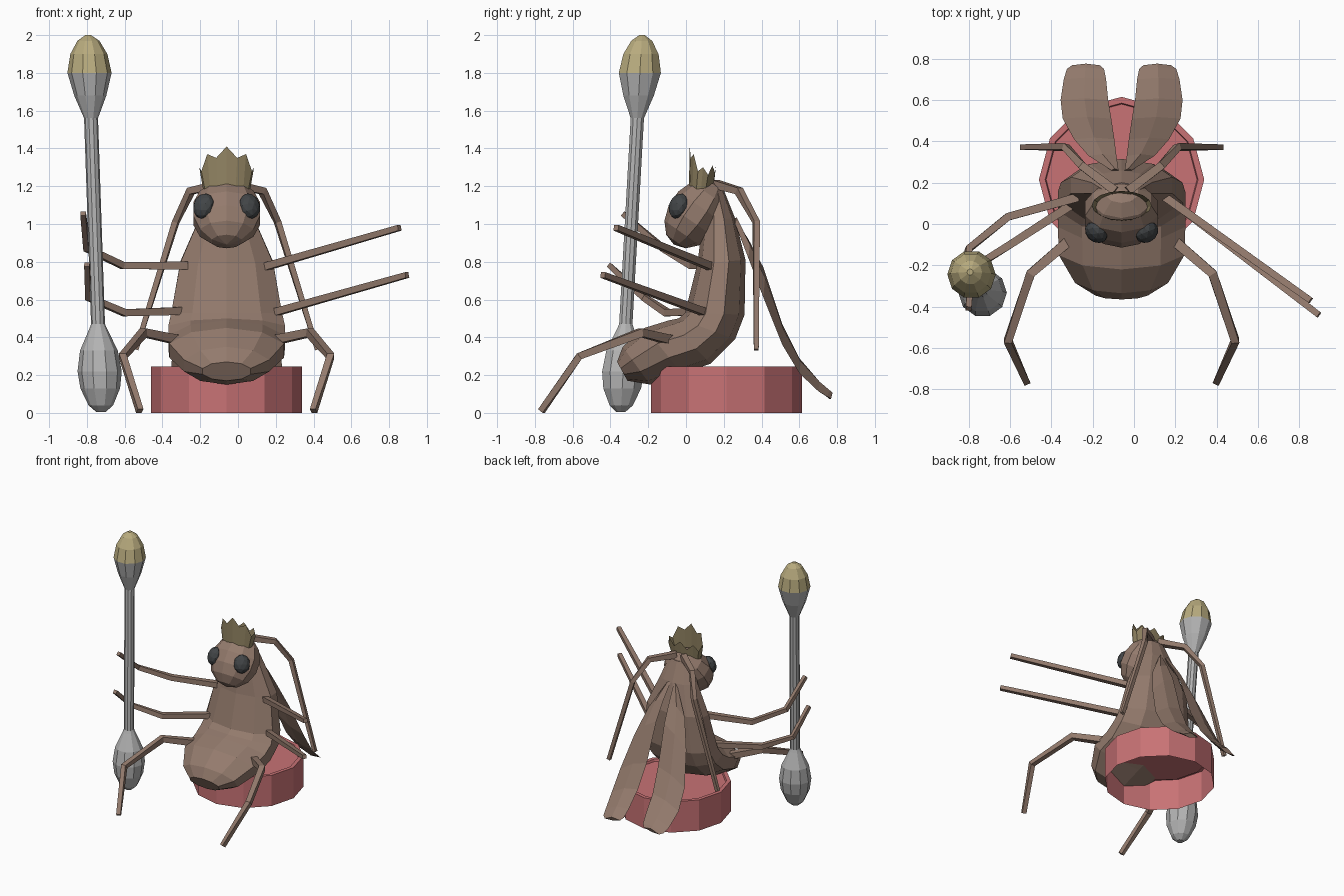
import bpy, bmesh, math
from mathutils import Vector, Matrix

if "Cube" in bpy.data.objects:
    bpy.data.objects.remove(bpy.data.objects["Cube"])

CX = -0.06  # symmetry plane of the insect


def material(name, r, g, b):
    lin = [((c / 255 + 0.055) / 1.055) ** 2.4 for c in (r, g, b)]
    m = bpy.data.materials.new(name)
    m.diffuse_color = (*lin, 1)
    m.use_nodes = True
    m.node_tree.nodes["Principled BSDF"].inputs["Base Color"].default_value = m.diffuse_color
    return m


BROWN = material("brown", 148, 123, 109)
RED = material("red", 200, 114, 117)
GREY = material("grey", 180, 180, 180)
YELLOW = material("pale_yellow", 184, 171, 126)
GOLD = material("dull_gold", 145, 131, 98)
DARK = material("dark_grey", 66, 69, 71)


def finish(name, bm, *mats):
    bmesh.ops.recalc_face_normals(bm, faces=bm.faces)
    me = bpy.data.meshes.new(name)
    bm.to_mesh(me)
    bm.free()
    for m in mats:
        me.materials.append(m)
    ob = bpy.data.objects.new(name, me)
    bpy.context.collection.objects.link(ob)
    return ob


def loft(rings, caps=(True, True)):
    """Skin a list of equal-length closed rings."""
    bm = bmesh.new()
    rows = [[bm.verts.new(p) for p in ring] for ring in rings]
    n = len(rows[0])
    for a, b in zip(rows, rows[1:]):
        for i in range(n):
            j = (i + 1) % n
            bm.faces.new((a[i], a[j], b[j], b[i]))
    if caps[0]:
        bm.faces.new(rows[0])
    if caps[1]:
        bm.faces.new(rows[-1])
    return bm


def mirrored(points):
    return [(2 * CX - x, y, z) for x, y, z in points]


def limb(name, points, r0, r1):
    """Square tapering rod through the given joints."""
    pts = [Vector(p) for p in points]
    rings = []
    for i, p in enumerate(pts):
        d = (pts[min(i + 1, len(pts) - 1)] - pts[max(i - 1, 0)]).normalized()
        side = d.cross(Vector((0, 0, 1))).normalized()
        up = side.cross(d)
        r = r0 + (r1 - r0) * i / (len(pts) - 1)
        rings.append([p + r * (s * side + t * up)
                      for s, t in ((1, 1), (-1, 1), (-1, -1), (1, -1))])
    return finish(name, loft(rings), BROWN)


# Seat: open-bottomed cap with a shallow lip
def seat_ring(r, z):
    return [(CX + r * math.cos(i * math.pi / 6),
             0.215 + r * math.sin(i * math.pi / 6), z) for i in range(12)]


finish("seat", loft([seat_ring(0.40, 0), seat_ring(0.40, 0.245),
                     seat_ring(0.37, 0.245), seat_ring(0.365, 0.228)],
                    (False, True)), RED)

# Body: rings given by front point, back point (y, z) and half width
sections = [
    ((0.10, 1.19), (0.20, 1.18), 0.09),
    ((0.09, 1.02), (0.26, 1.03), 0.15),
    ((0.06, 0.79), (0.315, 0.81), 0.25),
    ((-0.005, 0.53), (0.31, 0.52), 0.30),
    ((-0.04, 0.50), (0.26, 0.39), 0.315),
    ((-0.09, 0.49), (0.13, 0.26), 0.315),
    ((-0.22, 0.45), (-0.02, 0.21), 0.31),
    ((-0.335, 0.35), (-0.19, 0.15), 0.23),
    ((-0.365, 0.27), (-0.31, 0.17), 0.13),
]
rings = []
for f, b, w in sections:
    ring = []
    for i in range(10):
        a = i * math.pi / 5
        t = (1 - math.cos(a)) / 2
        ring.append((CX + w * math.sin(a) * 1.03,
                     f[0] + (b[0] - f[0]) * t, f[1] + (b[1] - f[1]) * t))
    rings.append(ring)
finish("body", loft(rings), BROWN)

# Head: tilted egg
bm = bmesh.new()
bmesh.ops.create_uvsphere(
    bm, u_segments=10, v_segments=7, radius=1,
    matrix=Matrix.Translation((CX, 0.05, 1.055))
    @ Matrix.Rotation(math.radians(-35), 4, 'X')
    @ Matrix.Diagonal((0.19, 0.145, 0.20, 1)))
finish("head", bm, BROWN)

# Eyes
for side, s in (("left", -1), ("right", 1)):
    bm = bmesh.new()
    bmesh.ops.create_icosphere(
        bm, subdivisions=2, radius=1,
        matrix=Matrix.Translation((CX + s * 0.122, -0.04, 1.095))
        @ Matrix.Rotation(s * math.radians(35), 4, 'Z')
        @ Matrix.Rotation(math.radians(-20), 4, 'X')
        @ Matrix.Diagonal((0.06, 0.045, 0.07, 1)))
    finish(side + "_eye", bm, DARK)

# Crown: open ring with points, tallest at the front
half = [1.41, 1.35, 1.37, 1.28, 1.30, 1.26, 1.31, 1.27, 1.32]
heights = half + half[-2:0:-1]
base, top = [], []
for i, h in enumerate(heights):
    a = i * math.tau / 16
    x, y = math.sin(a), -math.cos(a)
    base.append((CX + 0.125 * x, 0.08 + 0.065 * y, 1.185))
    top.append((CX + 0.145 * x, 0.09 + 0.07 * y, h))
finish("crown", loft([base, top], (False, False)), GOLD)

# Antennae and lower legs, mirrored
antenna = [(-0.03, 0.16, 1.21), (0.13, 0.28, 1.175),
           (0.21, 0.372, 1.01), (0.42, 0.372, 0.335)]
leg = [(0.17, -0.06, 0.38), (0.38, -0.24, 0.425),
       (0.49, -0.565, 0.30), (0.40, -0.765, 0.01)]
limb("right_antenna", antenna, 0.022, 0.013)
limb("left_antenna", mirrored(antenna), 0.022, 0.013)
limb("right_leg", leg, 0.025, 0.016)
limb("left_leg", mirrored(leg), 0.025, 0.016)

# Raised arms on one side, bent gripping arms on the other
limb("right_upper_arm", [(0.15, 0.13, 0.775), (0.855, -0.37, 0.98)], 0.02, 0.015)
limb("right_lower_arm", [(0.17, 0.12, 0.525), (0.895, -0.44, 0.73)], 0.02, 0.015)
limb("left_upper_arm", [(-0.27, 0.13, 0.78), (-0.61, 0.035, 0.78),
                        (-0.80, -0.12, 0.87), (-0.82, -0.335, 1.055)], 0.021, 0.014)
limb("left_lower_arm", [(-0.29, 0.10, 0.54), (-0.60, -0.10, 0.53),
                        (-0.79, -0.22, 0.61), (-0.80, -0.41, 0.785)], 0.021, 0.014)

# Wings: thin blades, stations are y, inner x, inner z, outer x, outer z
stations = [
    (0.26, -0.045, 1.03, -0.01, 1.00),
    (0.33, -0.035, 0.92, 0.10, 0.82),
    (0.41, -0.025, 0.77, 0.17, 0.61),
    (0.51, -0.01, 0.47, 0.225, 0.36),
    (0.60, 0.005, 0.29, 0.235, 0.21),
    (0.70, 0.015, 0.17, 0.22, 0.115),
    (0.75, 0.025, 0.115, 0.205, 0.085),
    (0.768, 0.045, 0.095, 0.18, 0.075),
]
for side, s in (("right", 1), ("left", -1)):
    rings = []
    for y, xi, zi, xo, zo in stations:
        xm, zm = (xi + xo) / 2, (zi + zo) / 2
        ring = [(xi, y, zi), (xm, y + 0.008, zm + 0.022),
                (xo, y, zo), (xm, y - 0.008, zm - 0.012)]
        rings.append(ring if s > 0 else mirrored(ring))
    finish(side + "_wing", loft(rings), BROWN)

# Staff: turned swab, leaning, with a coloured upper tip
profile = [(0.005, 0.025), (0.04, 0.065), (0.13, 0.105), (0.22, 0.117),
           (0.33, 0.10), (0.45, 0.045), (0.47, 0.037), (1.56, 0.037),
           (1.68, 0.085), (1.80, 0.117), (1.90, 0.098), (1.97, 0.058), (2.0, 0.015)]
rings = []
for z, r in profile:
    cx, cy = -0.725 - 0.034 * z, -0.345 + 0.056 * z
    rings.append([(cx + r * math.cos(i * math.pi / 5),
                   cy + r * math.sin(i * math.pi / 5), z) for i in range(10)])
staff = finish("swab_staff", loft(rings), GREY, YELLOW)
for p in staff.data.polygons:
    p.material_index = int(p.center.z > 1.8)
